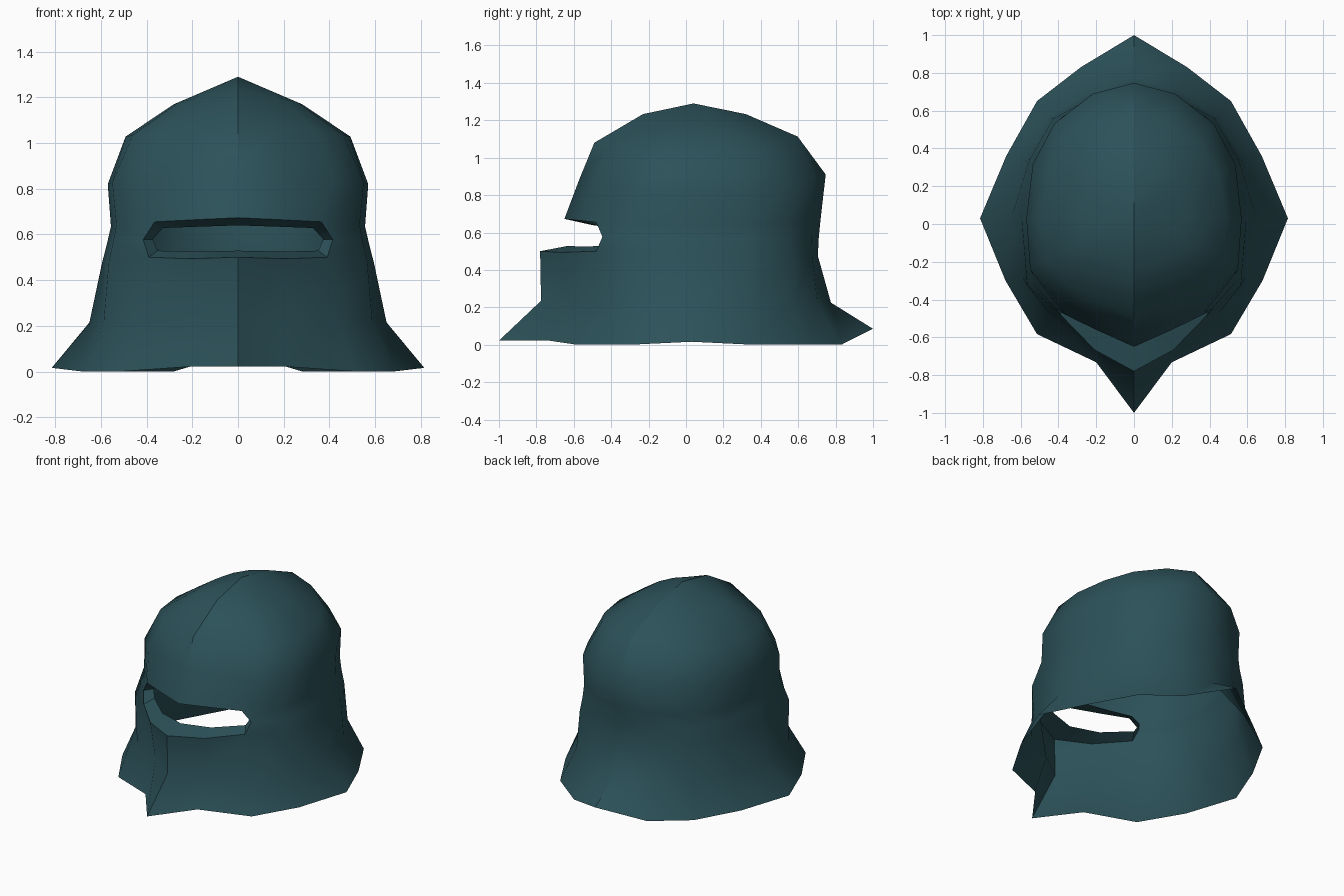
import bpy, bmesh, math

if "Cube" in bpy.data.objects:
    bpy.data.objects.remove(bpy.data.objects["Cube"])

# One dark teal steel colour
steel = bpy.data.materials.new("dark teal steel")
steel.diffuse_color = (0.025, 0.083, 0.100, 1)
steel.use_nodes = True
steel.node_tree.nodes["Principled BSDF"].inputs["Base Color"].default_value = steel.diffuse_color

# Half plan outlines, front to back: round skull and pointed, keeled rim
SKULL = [(0, -1), (.36, -.88), (.73, -.69), (.965, -.45), (1, 0),
         (.94, .40), (.74, .70), (.38, .92), (0, 1)]
NECK = [(0, -1), (.35, -.86), (.71, -.66), (.95, -.44), (1, 0),
        (.93, .46), (.72, .78), (.38, .955), (0, 1)]
RIM = [(0, -1), (.245, -.74), (.63, -.595), (.835, -.32), (1, 0),
       (.83, .34), (.63, .64), (.345, .825), (0, 1)]
RIM_Z = [.022, .022, 0, 0, .016, 0, 0, 0, .085]
MID_Y = .03

# Rings: half width, front y, back y, z at front / side / back,
# plan A, plan B, blend from A to B
RINGS = [
    (.815, -1.00, 1.0, .03, .02, .09, NECK, RIM, 1.0),
    (.650, -.775, .775, .235, .215, .225, NECK, RIM, .4),
    (.595, -.78, .705, .50, .475, .475, NECK, RIM, .0),
    (.572, -.715, .71, .58, .565, .575, SKULL, NECK, .7),
    (.556, -.65, .72, .673, .635, .675, SKULL, NECK, .5),
    (.570, -.572, .747, .88, .82, .91, SKULL, RIM, 0),
    (.492, -.49, .597, 1.08, 1.028, 1.113, SKULL, RIM, .2),
    (.280, -.23, .32, 1.233, 1.17, 1.233, SKULL, RIM, .2),
]
# Slot corners pulled into a pointed hexagonal end: ring -> (x, y, z)
SLOT_END = {2: (.39, -.48, .50), 3: (.415, -.447, .577), 4: (.365, -.48, .655)}


def ring_point(r, i):
    w, front, back, zf, zs, zb, plan_a, plan_b, k = RINGS[r]
    if i == 2 and r in SLOT_END:
        return SLOT_END[r]
    px = plan_a[i][0] * (1 - k) + plan_b[i][0] * k
    py = plan_a[i][1] * (1 - k) + plan_b[i][1] * k
    y = MID_Y + (py * (MID_Y - front) if py < 0 else py * (back - MID_Y))
    z = zs + ((zf if py < 0 else zb) - zs) * abs(py) ** (2 if r < 5 else 2.6)
    if r == 0:
        z = RIM_Z[i]
    return px * w, y, z


# Helmet shell, right half
bm = bmesh.new()
grid = [[bm.verts.new(ring_point(r, i)) for i in range(9)] for r in range(len(RINGS))]
for r in range(len(RINGS) - 1):
    for i in range(8):
        if r in (2, 3) and i < 2:
            continue                      # eye slot
        bm.faces.new((grid[r][i], grid[r][i + 1], grid[r + 1][i + 1], grid[r + 1][i]))
apex = bm.verts.new((0, .04, 1.29))
for i in range(8):
    bm.faces.new((grid[-1][i], grid[-1][i + 1], apex))

# Eye slot lip, folded inwards
outer = [grid[2][0], grid[2][1], grid[2][2], grid[3][2], grid[4][2], grid[4][1], grid[4][0]]
inner = [bm.verts.new((v.co.x * .9, v.co.y + .15 * (1 - 1.5 * v.co.x), .58 + (v.co.z - .58) * .64))
         for v in outer]
for a in range(6):
    bm.faces.new((outer[a + 1], outer[a], inner[a], inner[a + 1]))

mesh = bpy.data.meshes.new("helmet_shell")
bm.to_mesh(mesh)
bm.free()
mesh.materials.append(steel)
helmet = bpy.data.objects.new("helmet_shell", mesh)
bpy.context.collection.objects.link(helmet)

# Mirror to the left half, then smooth while keeping the slot crisp
mirror = helmet.modifiers.new("mirror", "MIRROR")
mirror.use_clip = True
mirror.merge_threshold = .001
bpy.context.view_layer.objects.active = helmet
helmet.select_set(True)
bpy.ops.object.modifier_apply(modifier="mirror")
bpy.ops.object.shade_smooth_by_angle(angle=math.radians(46))

# Crisp comb ridge along the crown
for e in mesh.edges:
    a, b = (mesh.vertices[v].co for v in e.vertices)
    if abs(a.x) + abs(b.x) < 1e-4 and min(a.z, b.z) > .85:
        e.use_edge_sharp = True
